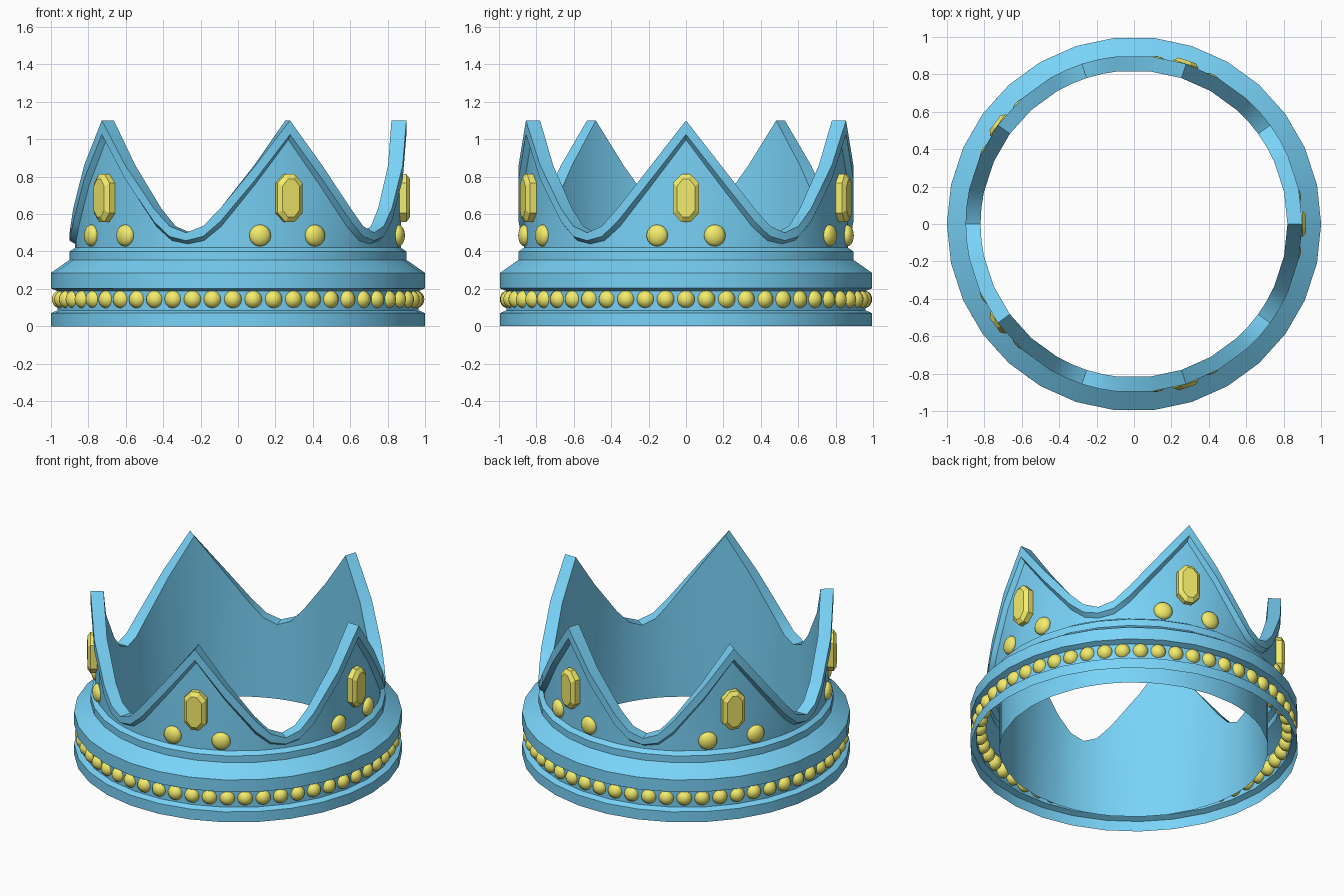
import bpy, bmesh, math
from mathutils import Matrix

if "Cube" in bpy.data.objects:
    bpy.data.objects.remove(bpy.data.objects["Cube"])

def material(name, color):
    m = bpy.data.materials.new(name)
    m.diffuse_color = color
    m.use_nodes = True
    m.node_tree.nodes["Principled BSDF"].inputs["Base Color"].default_value = m.diffuse_color
    return m

BLUE = material("blue_enamel", (0.19, 0.65, 0.94, 1))
GOLD = material("yellow_gem", (0.90, 0.84, 0.15, 1))

def finish(name, bm, mat, angle=30):
    me = bpy.data.meshes.new(name)
    bm.to_mesh(me)
    bm.free()
    ob = bpy.data.objects.new(name, me)
    bpy.context.collection.objects.link(ob)
    me.materials.append(mat)
    bpy.ops.object.select_all(action='DESELECT')
    ob.select_set(True)
    bpy.context.view_layer.objects.active = ob
    bpy.ops.object.shade_smooth_by_angle(angle=math.radians(angle))
    return ob

def sweep(name, columns):
    """Skin a closed ring of (angle, [(radius, z), ...]) columns."""
    bm = bmesh.new()
    grid = [[bm.verts.new((r * math.cos(math.radians(a)), r * math.sin(math.radians(a)), z))
             for r, z in prof] for a, prof in columns]
    for i, col in enumerate(grid):
        nxt = grid[(i + 1) % len(grid)]
        for j in range(len(col) - 1):
            bm.faces.new((col[j], nxt[j], nxt[j + 1], col[j + 1]))
    return finish(name, bm, BLUE)

# Base band: hollow stepped shell with a groove for the beads
base = [(1, 0), (1, .07), (.965, .085), (.965, .188), (1, .203), (1, .285),
        (.9, .355), (.9, .4), (.87, .42)]
sweep("base_band", [(12 * i, base) for i in range(30)])

# Crown wall: angle from peak, rim height, trim width, trim bevel
half = [(0, 1.1, .075, .028), (12, .86, .075, .028), (24, .63, .07, .028),
        (30, .535, .055, .022), (36, .5, .042, .018)]
steps = half + [(72 - a, *rest) for a, *rest in half[-2:0:-1]]
wall = []
for p in range(5):
    for a, z, w, b in steps:
        wall.append((72 * p + a, [(.87, .42), (.87, z - w - b), (.9, z - w),
                                  (.9, z), (.82, z), (.82, 0)]))
sweep("crown_wall", wall)

def radial(angle, r, z):
    """Frame with local x pointing outward at the given angle."""
    return Matrix.Rotation(math.radians(angle), 4, 'Z') @ Matrix.Translation((r, 0, z))

# Ring of beads
bm = bmesh.new()
for i in range(55):
    bmesh.ops.create_uvsphere(bm, u_segments=16, v_segments=10, radius=.049,
                              matrix=radial(i * 360 / 55, .947, .144))
finish("bead_ring", bm, GOLD, 60)

# Flattened studs, a pair under each large gem
bm = bmesh.new()
for p in range(5):
    for side in (-10.2, 10.2):
        bmesh.ops.create_uvsphere(bm, u_segments=20, v_segments=12, radius=.058,
                                  matrix=radial(72 * p + side, .87, .485) @ Matrix.Diagonal((.6, 1, 1, 1)))
finish("round_studs", bm, GOLD, 60)

# Large faceted gems
outline = [(.025, .128), (-.025, .128), (-.07, .08), (-.07, -.08),
           (-.025, -.128), (.025, -.128), (.07, -.08), (.07, .08)]
bm = bmesh.new()
for p in range(5):
    frame = radial(72 * p, 0, .685)
    pts = []
    for x, sy, sz in ((.855, 1, 1), (.9, 1, 1), (.919, .68, .8)):
        for y, z in outline:
            pts.append(bm.verts.new(frame @ Matrix.Translation((x, y * sy, z * sz)).to_translation()))
    for k in (0, 8):
        for i in range(8):
            n = (i + 1) % 8
            bm.faces.new((pts[k + i], pts[k + n], pts[k + 8 + n], pts[k + 8 + i]))
    bm.faces.new(pts[16:])
    bm.faces.new(pts[:8][::-1])
bmesh.ops.recalc_face_normals(bm, faces=bm.faces)
finish("faceted_gems", bm, GOLD, 15)
